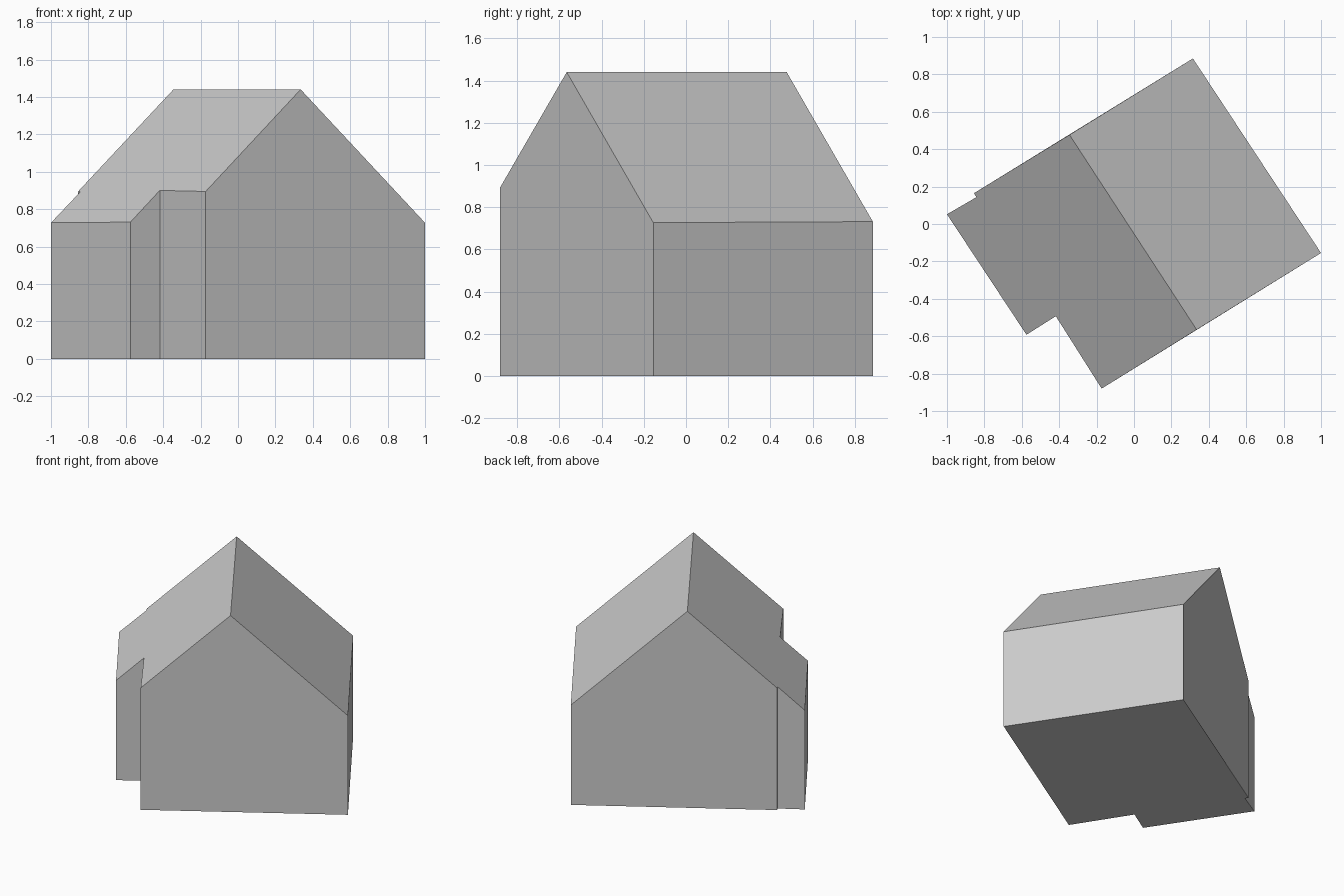
import bpy
import bmesh
from mathutils import Vector

cube = bpy.data.objects.get("Cube")
if cube:
    bpy.data.objects.remove(cube, do_unlink=True)

grey = bpy.data.materials.new("plain grey")
grey.use_nodes = True
colour = (0.6, 0.6, 0.6, 1)
grey.diffuse_color = colour
grey.node_tree.nodes["Principled BSDF"].inputs["Base Color"].default_value = colour

RIDGE_Z, EAVE_Z = 1.44, 0.727
ridge_front = Vector((0.335, -0.565))
ridge_back = Vector((-0.345, 0.477))
along = (ridge_back - ridge_front).normalized()
across = Vector((along.y, -along.x))

# Footprint, counter-clockwise from the front corner, with the stepped side bay
front, right, back = Vector((-0.173, -0.88)), Vector((1, -0.155)), Vector((0.315, 0.885))
left = Vector((-0.855, 0.165))
bay = [Vector(p) for p in ((-0.843, 0.143), (-1, 0.052), (-0.575, -0.592), (-0.418, -0.493))]
footprint = [front, right, back, left] + bay
half_span = (right - ridge_front).dot(across)


def on_roof(p):
    """Point on the pitched roof above a plan point."""
    run = abs((p - ridge_front).dot(across))
    return Vector((p.x, p.y, RIDGE_Z - (RIDGE_Z - EAVE_Z) * run / half_span))


def on_ground(p):
    return Vector((p.x, p.y, 0))


def build(name, faces):
    bm = bmesh.new()
    for points in faces:
        bm.faces.new([bm.verts.new(p) for p in points])
    bmesh.ops.remove_doubles(bm, verts=bm.verts, dist=0.0005)
    mesh = bpy.data.meshes.new(name)
    bm.to_mesh(mesh)
    bm.free()
    mesh.materials.append(grey)
    obj = bpy.data.objects.new(name, mesh)
    bpy.context.collection.objects.link(obj)


# Walls: the two gable ends gain a ridge point
gable_peak = {0: ridge_front, 2: ridge_back}
walls = []
for i, a in enumerate(footprint):
    b = footprint[(i + 1) % len(footprint)]
    wall = [on_ground(a), on_ground(b), on_roof(b), on_roof(a)]
    if i in gable_peak:
        wall.insert(3, on_roof(gable_peak[i]))
    walls.append(wall)
build("walls", walls)

# Floor
build("floor", [[on_ground(p) for p in reversed(footprint)]])

# Roof: plain slope and the longer slope covering the bay
slopes = ([ridge_front, right, back, ridge_back],
          [ridge_front, ridge_back, left] + bay + [front])
build("roof", [[on_roof(p) for p in slope] for slope in slopes])
